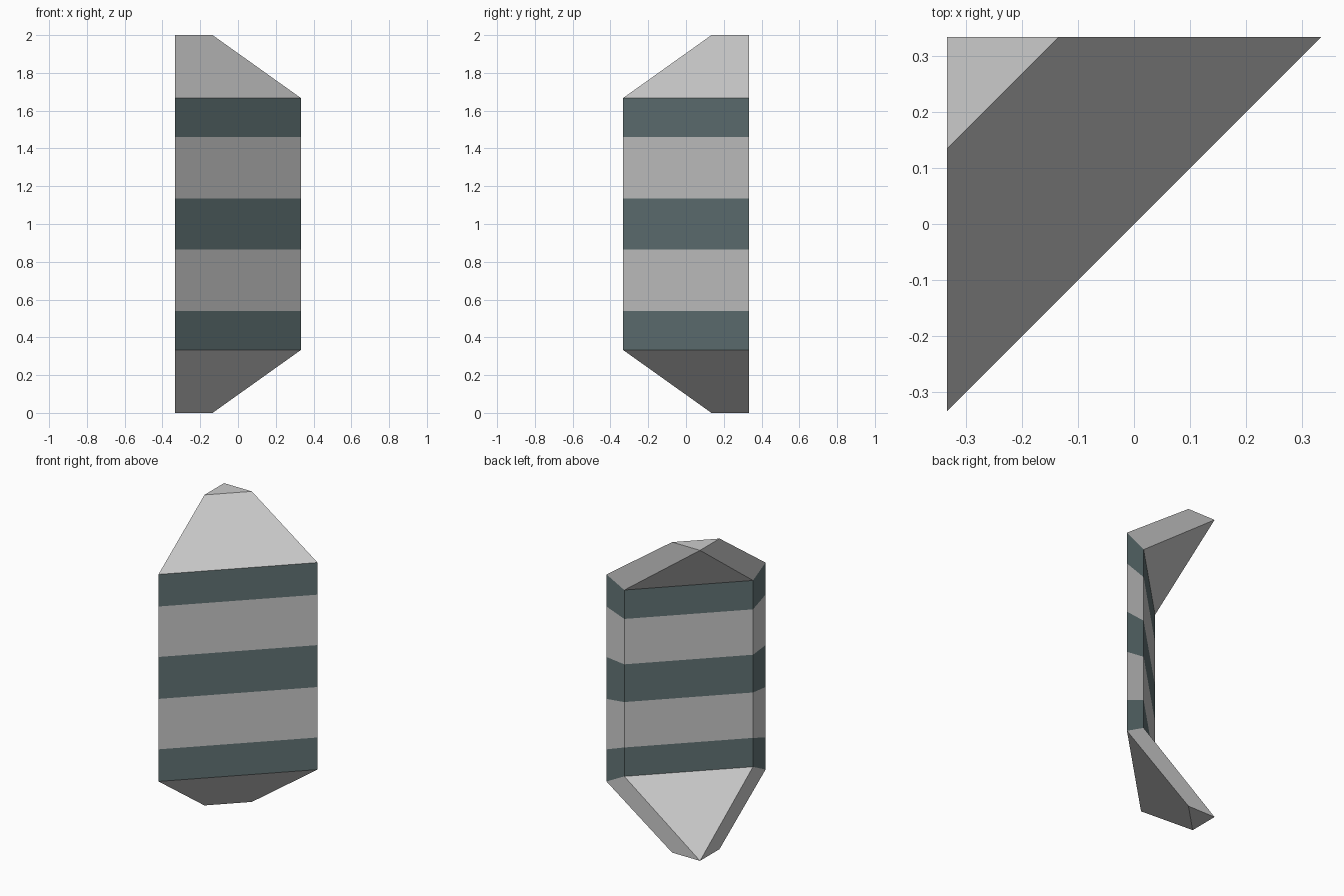
import bpy
import bmesh

cube = bpy.data.objects.get("Cube")
if cube:
    bpy.data.objects.remove(cube, do_unlink=True)


def make_material(name, colour):
    mat = bpy.data.materials.new(name)
    mat.use_nodes = True
    mat.diffuse_color = (*colour, 1)
    mat.node_tree.nodes["Principled BSDF"].inputs["Base Color"].default_value = (*colour, 1)
    return mat


grey = make_material("light grey", (0.6, 0.6, 0.6))
teal = make_material("dark teal", (0.125, 0.178, 0.183))

HALF = 1 / 3       # half the footprint
INSET = 0.127      # wall thickness measured along the sides
INNER_SCALE = 0.9  # the inner wall is shorter, so its stripes shrink with it

# Upper half heights above the middle: stripe edges, then the bend
upper = [0.135, 0.46, 2 / 3]

# Sections from bottom to top: outer offset, outer height, inner offset, inner height
wall = [(0, 1 + h, INSET, 1 + h * INNER_SCALE)
        for h in [-h for h in reversed(upper)] + upper]
tip = 0.468
sections = [(tip, 0, 2 * HALF, 0)] + wall + [(tip, 2, 2 * HALF, 2)]

bm = bmesh.new()


def edge_points(offset, z):
    """Mirrored pair of points, one on each of the two flat sides."""
    return [bm.verts.new((HALF - offset, HALF, z)),
            bm.verts.new((-HALF, offset - HALF, z))]


rings = []
for outer, outer_z, inner, inner_z in sections:
    a, b = edge_points(outer, outer_z)
    c, d = edge_points(inner, inner_z)
    rings.append([a, b, d, c])

# Striped bands, with plain grey sloping ends
for k, (low, high) in enumerate(zip(rings, rings[1:])):
    for i in range(4):
        j = (i + 1) % 4
        face = bm.faces.new((low[i], low[j], high[j], high[i]))
        face.material_index = 1 if k in (1, 3, 5) else 0

# Flat triangular ends; the inner pair collapses to one corner
bm.faces.new(rings[0][::-1])
bm.faces.new(rings[-1])
bmesh.ops.remove_doubles(bm, verts=bm.verts, dist=0.0001)
bmesh.ops.recalc_face_normals(bm, faces=bm.faces)

mesh = bpy.data.meshes.new("striped_corner_panel")
bm.to_mesh(mesh)
bm.free()
mesh.materials.append(grey)
mesh.materials.append(teal)
panel = bpy.data.objects.new("striped_corner_panel", mesh)
bpy.context.collection.objects.link(panel)
